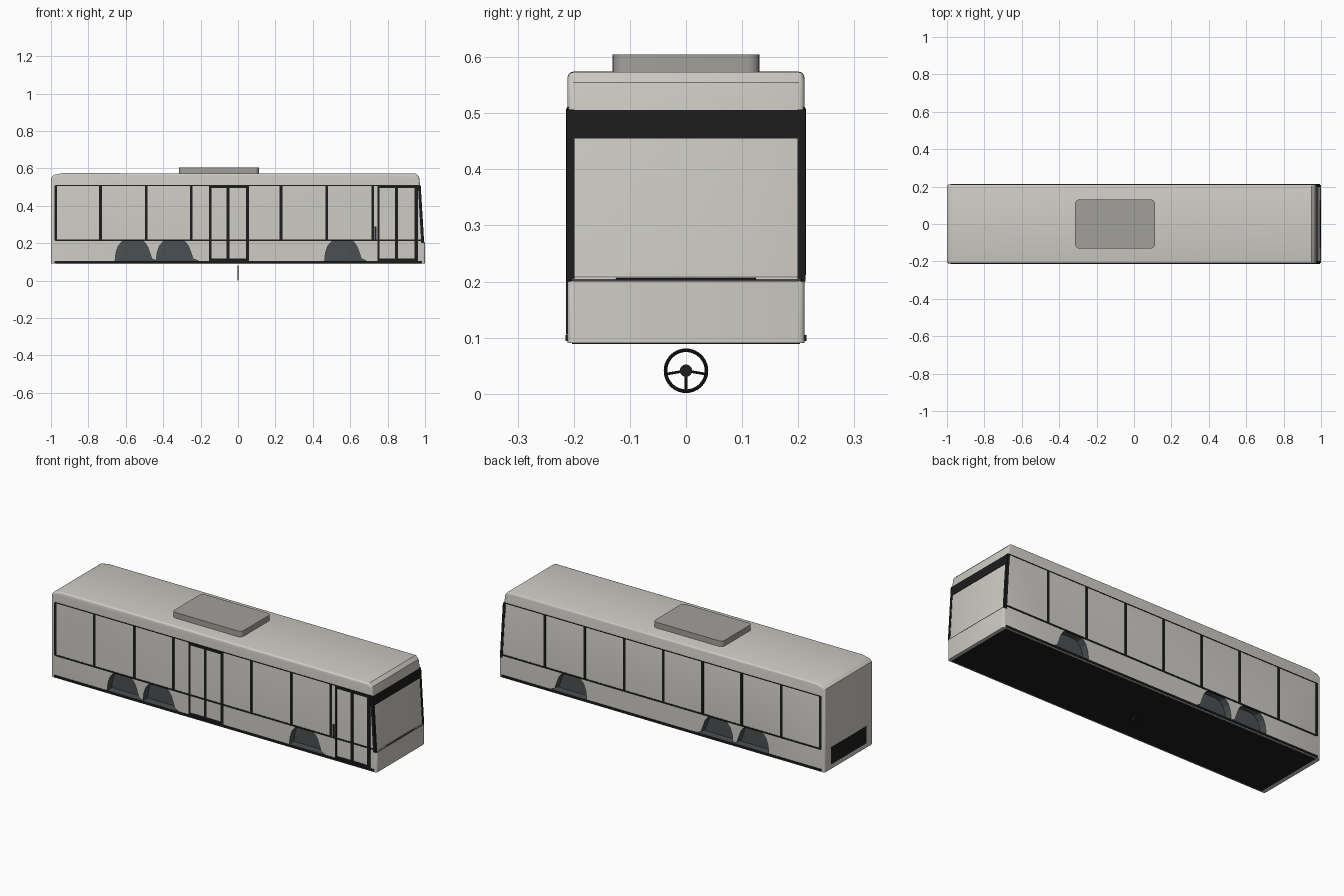
import bpy, bmesh, math
from mathutils import Vector

if "Cube" in bpy.data.objects:
    bpy.data.objects.remove(bpy.data.objects["Cube"])


def material(name, c):
    m = bpy.data.materials.new(name)
    m.diffuse_color = (*c, 1)
    m.use_nodes = True
    m.node_tree.nodes["Principled BSDF"].inputs["Base Color"].default_value = m.diffuse_color
    return m


GREY = material("body_grey", (0.62, 0.60, 0.56))
BLACK = material("trim_black", (0.012, 0.012, 0.012))
DARK = material("arch_dark", (0.07, 0.08, 0.085))
ROOF = material("unit_grey", (0.36, 0.35, 0.33))
HALF = 0.211


def finish(name, bm, mat):
    bmesh.ops.recalc_face_normals(bm, faces=bm.faces)
    me = bpy.data.meshes.new(name)
    bm.to_mesh(me)
    bm.free()
    me.materials.append(mat)
    ob = bpy.data.objects.new(name, me)
    bpy.context.collection.objects.link(ob)
    return ob


def prism(name, pts, y0, y1, mat):
    """Extrude an x,z outline from y0 to y1."""
    bm = bmesh.new()
    f = bm.faces.new([bm.verts.new((x, y0, z)) for x, z in pts])
    ext = bmesh.ops.extrude_face_region(bm, geom=[f])["geom"]
    for v in ext:
        if isinstance(v, bmesh.types.BMVert):
            v.co.y = y1
    return finish(name, bm, mat)


def box(name, x0, x1, y0, y1, z0, z1, mat):
    return prism(name, [(x0, z0), (x1, z0), (x1, z1), (x0, z1)], y0, y1, mat)


def smooth(ob):
    bpy.ops.object.select_all(action="DESELECT")
    ob.select_set(True)
    bpy.context.view_layer.objects.active = ob
    bpy.ops.object.shade_smooth_by_angle(angle=math.radians(35))


# body shell with raked windscreen and rounded roof edges
outline = [(-1, 0.09), (1, 0.09), (1, 0.2), (0.993, 0.208), (0.975, 0.505),
           (0.968, 0.555), (0.95, 0.573), (-0.94, 0.574), (-0.985, 0.565), (-1, 0.55)]
body = prism("bus_body", outline, -HALF, HALF, GREY)
bm = bmesh.new()
bm.from_mesh(body.data)
rim = [e for e in bm.edges
       if abs(e.verts[0].co.y - e.verts[1].co.y) < 1e-4
       and max(v.co.z for v in e.verts) > 0.1]
bmesh.ops.bevel(bm, geom=rim, offset=0.01, segments=3, profile=0.5, affect="EDGES")
bm.to_mesh(body.data)
bm.free()

# wheel arch recesses, dark inside
arch = [(-0.097, 0.106), (0.125, 0.106), (0.1, 0.116), (0.088, 0.15), (0.075, 0.185),
        (0.058, 0.207), (0.03, 0.219), (-0.03, 0.219), (-0.058, 0.211),
        (-0.08, 0.185), (-0.092, 0.15)]
for cx in (-0.56, -0.34, 0.56):
    for s in (-1, 1):
        cut = prism("wheel_arch_cutter", [(cx + x, z) for x, z in arch],
                    s * 0.17, s * 0.25, DARK)
        cut.hide_render = True
        cut.hide_set(True)
        mod = body.modifiers.new("arch", "BOOLEAN")
        mod.object = cut
        mod.operation = "DIFFERENCE"
        mod.solver = "EXACT"
        mod.material_mode = "TRANSFER"
smooth(body)

# underside plate
box("floor_plate", -0.975, 0.98, -0.203, 0.203, 0.0885, 0.1, BLACK)


def side_bar(name, s, x0, x1, z0, z1, out=0.0025):
    box(name, x0, x1, s * (HALF - 0.004), s * (HALF + out), z0, z1, BLACK)


# side trim: skirt, waist and gutter lines, window posts
posts = [-0.975, -0.735, -0.49, -0.25, -0.01, 0.23, 0.475, 0.72]
for s in (-1, 1):
    side_bar("skirt_strip", s, -0.98, 0.985, 0.094, 0.105, 0.004)
    side_bar("waist_strip", s, -0.975, 0.985, 0.212, 0.22)
    side_bar("gutter_strip", s, -0.975, 0.97, 0.506, 0.511, 0.0015)
    for x in posts:
        if s < 0 and x == -0.01:
            continue
        side_bar("window_post", s, x - 0.007, x + 0.007, 0.215, 0.508)
    # windscreen pillar on each side
    prism("windscreen_pillar", [(0.98, 0.2), (0.9955, 0.2), (0.977, 0.507), (0.962, 0.507)],
          s * 0.199, s * (HALF + 0.002), BLACK)

# two double doors on the boarding side
for x0, x1 in ((-0.155, 0.06), (0.745, 0.962)):
    mid = (x0 + x1) / 2
    for x, w in ((x0 + 0.006, 0.006), (mid - 0.005, 0.008),
                 (x1 - 0.009, 0.009)):
        side_bar("door_post", -1, x - w, x + w, 0.108, 0.505, 0.003)
    side_bar("door_sill", -1, x0, x1, 0.106, 0.118, 0.003)
    side_bar("door_header", -1, x0, x1, 0.494, 0.506, 0.003)
side_bar("door_edge", -1, 0.73, 0.74, 0.22, 0.29, 0.003)

# front: black band above the glass, lower seal and wiper
prism("destination_band", [(0.96, 0.455), (0.98, 0.455), (0.977, 0.506), (0.96, 0.506)],
      -HALF, HALF, BLACK)
box("windscreen_seal", 0.98, 0.9985, -0.209, 0.209, 0.2, 0.204, BLACK)
box("wiper", 0.985, 0.997, -0.125, 0.125, 0.203, 0.206, BLACK)

# rear: engine grille
box("rear_grille", -1.001, -0.99, -0.155, 0.155, 0.115, 0.21, BLACK)

# roof unit with rounded corners
unit = box("roof_unit", -0.315, 0.112, -0.131, 0.131, 0.565, 0.605, ROOF)
bm = bmesh.new()
bm.from_mesh(unit.data)
up = [e for e in bm.edges if abs(e.verts[0].co.z - e.verts[1].co.z) > 0.01]
bmesh.ops.bevel(bm, geom=up, offset=0.022, segments=5, profile=0.5, affect="EDGES")
bm.to_mesh(unit.data)
bm.free()
smooth(unit)

# steering wheel below the floor
C = Vector((0, 0, 0.041))
bpy.ops.mesh.primitive_torus_add(location=C, rotation=(0, math.pi / 2, 0), major_radius=0.0365,
                                 minor_radius=0.0032, major_segments=40, minor_segments=10)
wheel = bpy.context.object
wheel.name = "steering_wheel_rim"
wheel.data.materials.append(BLACK)
smooth(wheel)
bpy.ops.mesh.primitive_cylinder_add(location=C, rotation=(0, math.pi / 2, 0),
                                    radius=0.011, depth=0.007, vertices=24)
hub = bpy.context.object
hub.name = "steering_wheel_hub"
hub.data.materials.append(BLACK)
smooth(hub)
for end in ((0, 0.036, -0.006), (0, -0.036, -0.006), (0, 0, -0.036)):
    d = Vector(end)
    bpy.ops.mesh.primitive_cylinder_add(location=C + d / 2, radius=0.0025, depth=d.length,
                                        vertices=10,
                                        rotation=d.to_track_quat("Z", "X").to_euler())
    spoke = bpy.context.object
    spoke.name = "steering_wheel_spoke"
    spoke.data.materials.append(BLACK)
    smooth(spoke)
